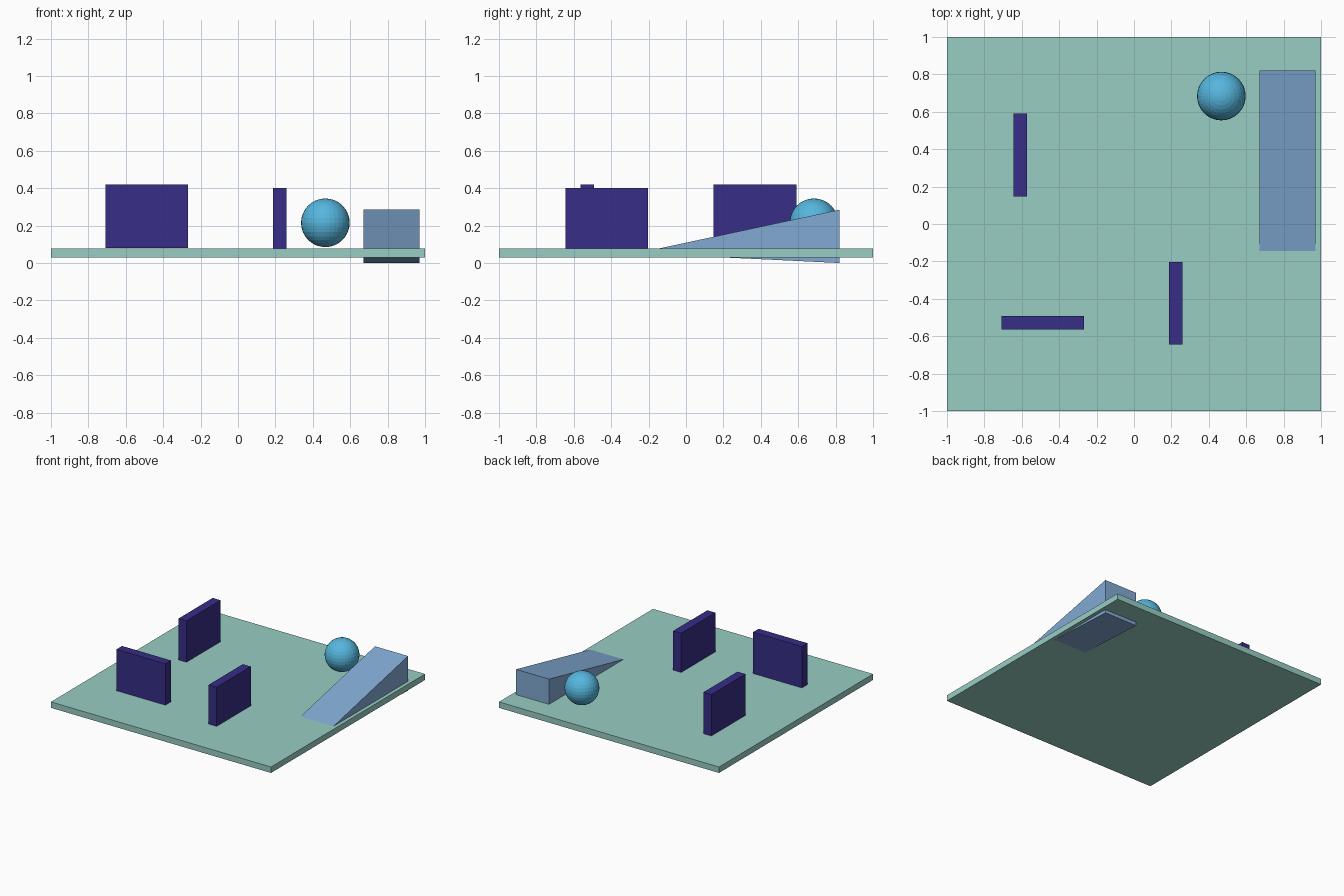
import bpy
import bmesh

cube = bpy.data.objects.get("Cube")
if cube:
    bpy.data.objects.remove(cube, do_unlink=True)


def material(name, rgb):
    # sRGB bytes to linear values
    lin = [((c / 255 + 0.055) / 1.055) ** 2.4 for c in rgb]
    mat = bpy.data.materials.new(name)
    mat.use_nodes = True
    mat.diffuse_color = (*lin, 1)
    mat.node_tree.nodes["Principled BSDF"].inputs["Base Color"].default_value = (*lin, 1)
    return mat


def add_object(name, bm, mat):
    bmesh.ops.recalc_face_normals(bm, faces=bm.faces)
    mesh = bpy.data.meshes.new(name)
    bm.to_mesh(mesh)
    bm.free()
    mesh.materials.append(mat)
    obj = bpy.data.objects.new(name, mesh)
    bpy.context.collection.objects.link(obj)
    return obj


def box(name, size, centre, mat):
    bm = bmesh.new()
    bmesh.ops.create_cube(bm, size=1)
    bmesh.ops.scale(bm, vec=size, verts=bm.verts)
    bmesh.ops.translate(bm, vec=centre, verts=bm.verts)
    return add_object(name, bm, mat)


sea_green = material("sea green", (152, 205, 196))
indigo = material("indigo", (55, 45, 135))
steel_blue = material("steel blue", (130, 170, 212))
sky_blue = material("sky blue", (86, 182, 222))

# Floor slab
box("floor", (2, 2, 0.049), (0, 0, 0.053), sea_green)

# Upright walls, all one size, two of them turned a quarter
length, thick, height = 0.443, 0.072, 0.34
box("front_wall", (length, thick, height), (-0.488, -0.527, 0.25), indigo)
box("back_wall", (thick, length, height), (-0.607, 0.368, 0.25), indigo)
box("middle_wall", (thick, length, height), (0.222, -0.424, 0.23), indigo)

# Ramp: a triangular side profile pushed through its width
bm = bmesh.new()
profile = [(-0.264, 0.052), (0.822, 0.0), (0.822, 0.285)]
side = bm.faces.new([bm.verts.new((0.67, y, z)) for y, z in profile])
pushed = bmesh.ops.extrude_face_region(bm, geom=[side], use_keep_orig=True)
moved = [v for v in pushed["geom"] if isinstance(v, bmesh.types.BMVert)]
bmesh.ops.translate(bm, vec=(0.3, 0, 0), verts=moved)
add_object("ramp", bm, steel_blue)

# Faceted ball
bm = bmesh.new()
bmesh.ops.create_uvsphere(bm, u_segments=32, v_segments=16, radius=0.13)
bmesh.ops.translate(bm, vec=(0.467, 0.684, 0.215), verts=bm.verts)
add_object("ball", bm, sky_blue)
